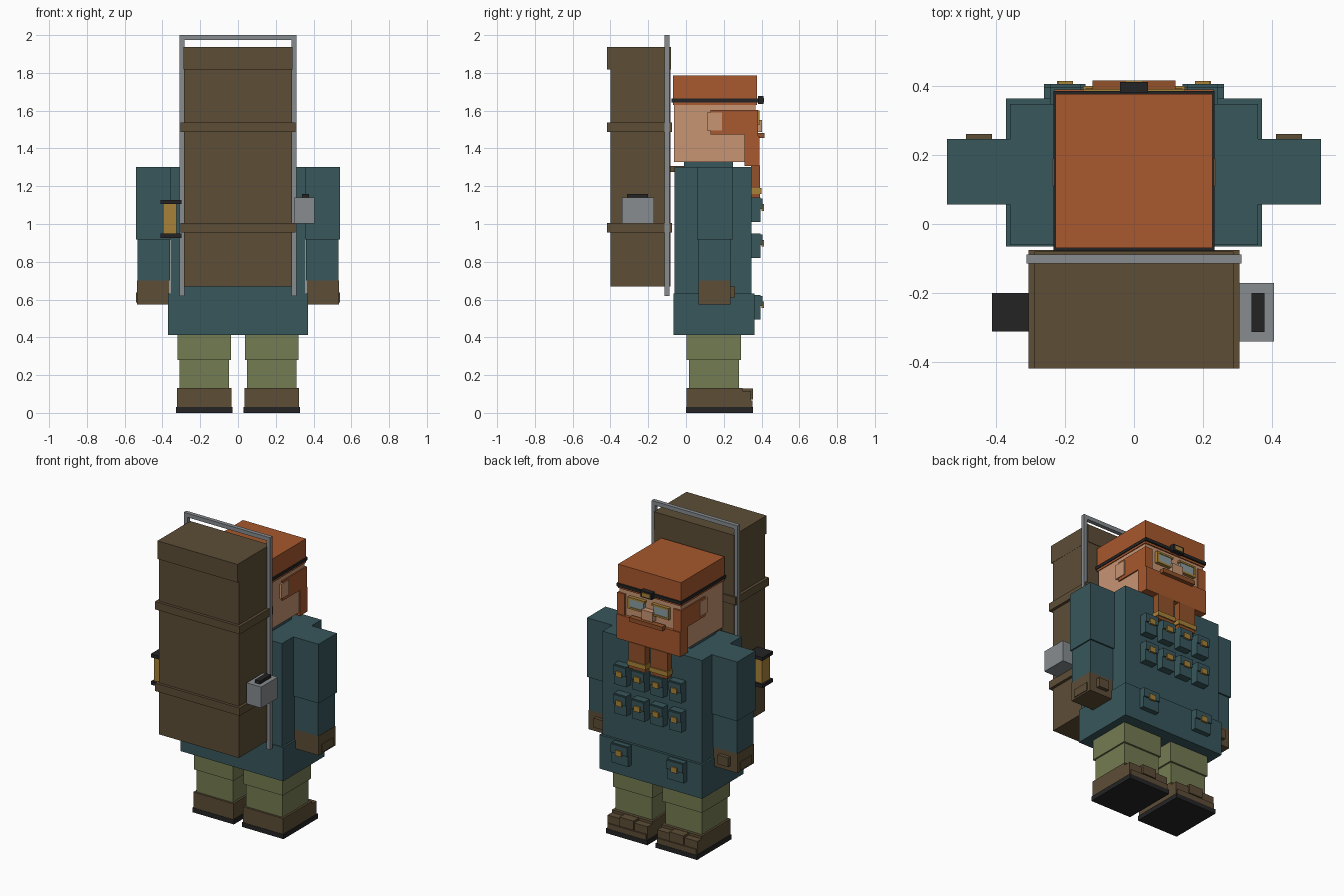
import bpy
import bmesh

cube = bpy.data.objects.get("Cube")
if cube:
    bpy.data.objects.remove(cube, do_unlink=True)


def to_linear(value):
    value = value / 255
    return value / 12.92 if value <= .04045 else ((value + .055) / 1.055) ** 2.4


def make_material(name, red, green, blue):
    colour = (to_linear(red), to_linear(green), to_linear(blue), 1)
    material = bpy.data.materials.new(name)
    material.use_nodes = True
    material.diffuse_color = colour
    shader = material.node_tree.nodes["Principled BSDF"]
    shader.inputs["Base Color"].default_value = colour
    shader.inputs["Roughness"].default_value = .9
    return material


teal = make_material("teal cloth", 56, 87, 92)
leather = make_material("brown leather", 93, 77, 54)
olive = make_material("olive trousers", 116, 124, 82)
steel = make_material("grey steel", 135, 140, 144)
orange = make_material("orange hair and hat", 168, 88, 46)
auburn = make_material("auburn braids", 146, 82, 42)
skin = make_material("skin", 200, 149, 115)
black = make_material("black rubber", 36, 36, 37)
brass = make_material("brass", 168, 130, 56)
glass = make_material("pale glass", 140, 158, 160)


def box(name, material, x, y, z):
    """Box spanning three ranges; a single x number means a centred half width."""
    if not isinstance(x, tuple):
        x = (-x, x)
    bm = bmesh.new()
    bmesh.ops.create_cube(bm, size=1)
    for vert in bm.verts:
        for axis, span in enumerate((x, y, z)):
            vert.co[axis] = span[1] if vert.co[axis] > 0 else span[0]
    mesh = bpy.data.meshes.new(name)
    bm.to_mesh(mesh)
    bm.free()
    mesh.materials.append(material)
    part = bpy.data.objects.new(name, mesh)
    bpy.context.collection.objects.link(part)
    return part


def pair(name, material, x, y, z):
    """Two mirrored boxes, one on each side of the body."""
    box("left_" + name, material, x, y, z)
    box("right_" + name, material, (-x[1], -x[0]), y, z)


# Boots and trousers
pair("boot_sole", black, x=(.03, .328), y=(0, .355), z=(0, .03))
pair("boot_upper", leather, x=(.035, .323), y=(.002, .30), z=(.03, .132))
pair("boot_toe", leather, x=(.035, .323), y=(.30, .345), z=(.03, .115))
pair("boot_toe_cap", leather, x=(.04, .318), y=(.345, .353), z=(.03, .065))
pair("boot_buckle", leather, x=(.13, .23), y=(.30, .355), z=(.07, .13))
pair("lower_trouser", olive, x=(.048, .31), y=(.015, .28), z=(.13, .28))
pair("upper_trouser", olive, x=(.037, .32), y=(.003, .292), z=(.28, .42))

# Coat
box("coat_skirt", teal, x=.37, y=(-.065, .363), z=(.412, .632))
box("coat_body", teal, x=.358, y=(-.06, .347), z=(.63, 1.303))
box("collar", teal, x=.21, y=(-.01, .25), z=(1.30, 1.328))
pair("shoulder_strap", leather, x=(.12, .2), y=(-.09, .01), z=(1.275, 1.308))

# Arms and gloves
pair("upper_sleeve", teal, x=(.355, .54), y=(.057, .246), z=(.918, 1.303))
pair("lower_sleeve", teal, x=(.36, .532), y=(.065, .236), z=(.70, .92))
pair("glove", leather, x=(.362, .535), y=(.065, .236), z=(.575, .70))
pair("glove_thumb", leather, x=(.41, .485), y=(.23, .26), z=(.61, .67))
pair("glove_plate", leather, x=(.53, .54), y=(.095, .21), z=(.585, .638))


def pouch(name, centre, width, bottom, back):
    """Pouch with a raised flap and a brass clasp."""
    half, top = width / 2, bottom + .13
    box(name, teal, (centre - half, centre + half), (back, .395), (bottom, top))
    box(name + "_flap", teal, (centre - half, centre + half),
        (back, .405), (top - .06, top - .005))
    box(name + "_clasp", brass, (centre - .022, centre + .022),
        (.40, .413), (top - .07, top - .035))


# Chest and hip pouches
for row, bottom in (("lower", .82), ("upper", 1.01)):
    for column in range(4):
        pouch(f"{row}_chest_pouch_{column}", (column - 1.5) * .132, .09, bottom, .34)
for side, centre in (("left", .2), ("right", -.2)):
    pouch(side + "_hip_pouch", centre, .12, .495, .36)

# Head and face
box("head", skin, x=.222, y=(-.063, .368), z=(1.328, 1.64))
pair("ear", skin, x=(.22, .235), y=(.11, .19), z=(1.495, 1.59))
pair("sideburn", orange, x=(.215, .23), y=(.13, .375), z=(1.475, 1.603))
pair("cheek_hair", orange, x=(.175, .23), y=(.31, .38), z=(1.44, 1.603))
box("beard", orange, x=.23, y=(.31, .388), z=(1.308, 1.465))
box("moustache", auburn, x=.12, y=(.38, .415), z=(1.455, 1.482))
box("nose", skin, x=.04, y=(.36, .403), z=(1.487, 1.55))
pair("lens", glass, x=(.035, .135), y=(.36, .386), z=(1.535, 1.588))
pair("lens_top_rim", brass, x=(.025, .145), y=(.36, .39), z=(1.588, 1.6))
pair("lens_outer_rim", brass, x=(.135, .147), y=(.36, .39), z=(1.535, 1.6))
pair("lens_lower_rim", brass, x=(.025, .147), y=(.36, .39), z=(1.524, 1.536))

# Beard braids with brass rings
pair("braid", auburn, x=(.02, .14), y=(.345, .392), z=(1.14, 1.31))
pair("braid_ring", brass, x=(.013, .147), y=(.34, .399), z=(1.16, 1.19))

# Cap with head lamp
box("cap", orange, x=.227, y=(-.07, .375), z=(1.63, 1.785))
box("cap_band", black, x=.232, y=(-.078, .385), z=(1.644, 1.664))
box("head_lamp", black, x=.04, y=(.38, .41), z=(1.635, 1.678))
box("head_lamp_glow", brass, x=.026, y=(.405, .414), z=(1.644, 1.668))

# Backpack with its carrying frame
box("backpack", leather, x=.287, y=(-.4, -.083), z=(.67, 1.83))
box("backpack_flap", leather, x=.288, y=(-.417, -.08), z=(1.818, 1.936))
for name, bottom in (("lower", .955), ("upper", 1.486)):
    box(name + "_backpack_band", leather, .305, (-.418, -.075), (bottom, bottom + .051))
pair("frame_post", steel, x=(.284, .31), y=(-.114, -.088), z=(.62, 2))
box("frame_top_bar", steel, x=.31, y=(-.114, -.088), z=(1.974, 2))

# Lantern on one side, canteen on the other
box("lantern_glass", brass, x=(-.398, -.326), y=(-.295, -.215), z=(.94, 1.11))
for name, bottom in (("base", .927), ("cap", 1.105)):
    box("lantern_" + name, black, (-.41, -.30), (-.31, -.2), (bottom, bottom + .022))
box("canteen", steel, x=(.3, .405), y=(-.34, -.17), z=(1.003, 1.14))
box("canteen_cap", black, x=(.34, .377), y=(-.312, -.2), z=(1.14, 1.16))
